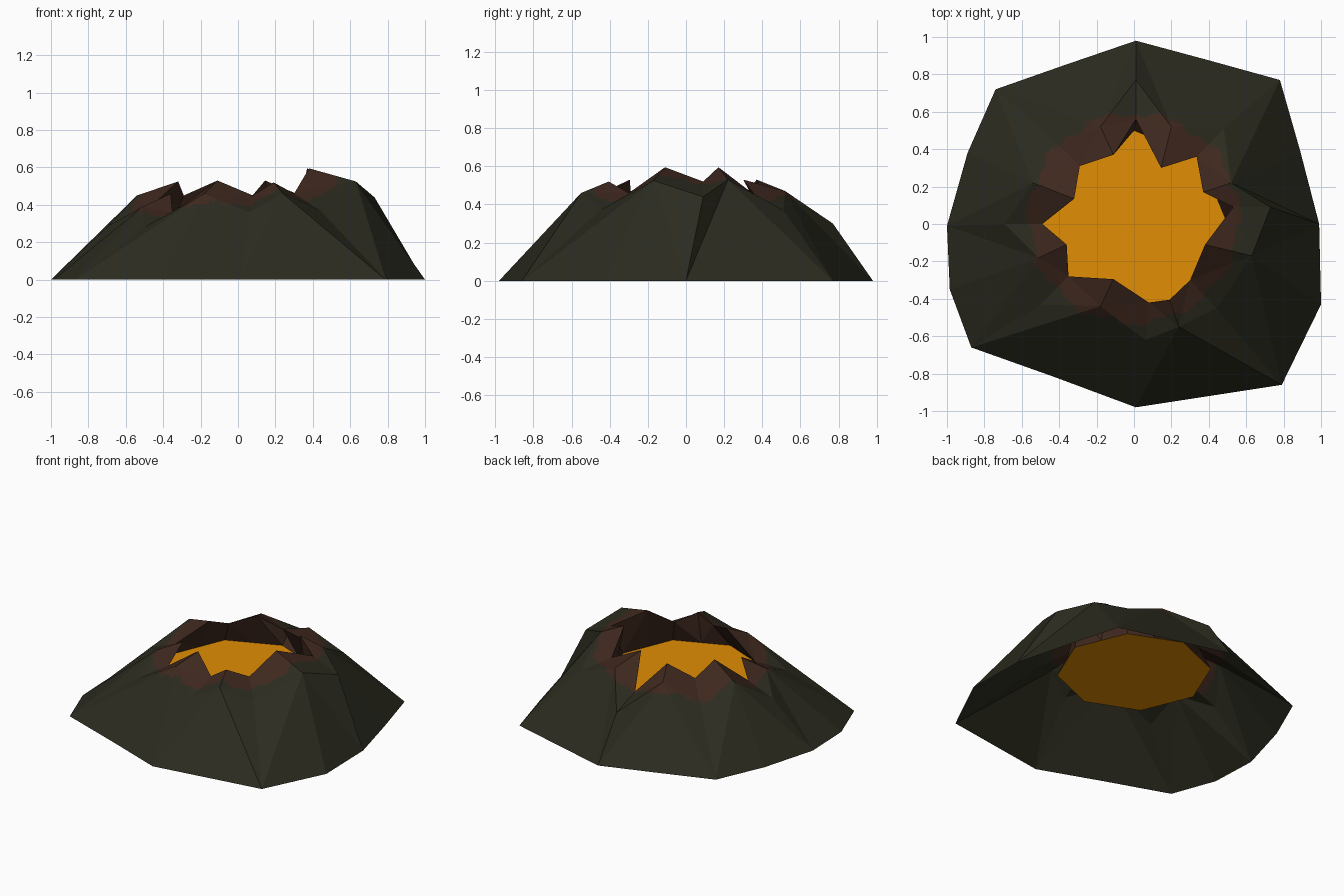
import bpy, bmesh, math

if "Cube" in bpy.data.objects:
    bpy.data.objects.remove(bpy.data.objects["Cube"])


def material(name, rgb):
    m = bpy.data.materials.new(name)
    m.diffuse_color = (*rgb, 1)
    m.use_nodes = True
    m.node_tree.nodes["Principled BSDF"].inputs["Base Color"].default_value = m.diffuse_color
    return m


rock = material("dark_olive_rock", (0.024, 0.024, 0.014))
scorched = material("scorched_brown_rock", (0.048, 0.021, 0.013))
molten = material("orange_lava", (0.75, 0.268, 0.001))


def add_object(name, bm, mats):
    me = bpy.data.meshes.new(name)
    bm.to_mesh(me)
    bm.free()
    for m in mats:
        me.materials.append(m)
    ob = bpy.data.objects.new(name, me)
    bpy.context.collection.objects.link(ob)
    return ob


# Jagged crater rim: alternating notches and peaks, anticlockwise from the back
RIM = [(.01, .56, .37), (-.11, .37, .53), (-.29, .31, .45), (-.32, .135, .525),
       (-.49, 0, .37), (-.36, -.11, .46), (-.35, -.28, .36), (-.11, -.295, .53),
       (.08, -.42, .45), (.19, -.405, .52), (.30, -.30, .46), (.38, -.11, .595),
       (.53, .09, .52), (.37, .17, .595), (.335, .36, .45), (.145, .30, .53)]
# Shoulder of each gully and ridge
SHOULDER = [(.01, .77, .30), (-.18, .52, .47), (-.40, .42, .36), (-.54, .22, .45),
            (-.69, 0, .29), (-.51, -.18, .39), (-.50, -.43, .28), (-.18, -.44, .46),
            (.06, -.62, .36), (.24, -.55, .46), (.44, -.45, .37), (.63, -.17, .525),
            (.73, .09, .44), (.52, .22, .53), (.48, .51, .37), (.20, .52, .47)]
# Foot corners; every second spoke meets the middle of a side or a corner
FOOT = [(.01, .98), (-.37, .85), (-.74, .72), (-.89, .38), (-1, -.01), (-.985, -.35),
        (-.87, -.66), (-.42, -.82), (.01, -.98), (.40, -.92), (.79, -.86), (1, -.43),
        (.99, 0), (.89, .385), (.78, .77), (.40, .875)]
LAVA_R, LAVA_Z = 0.5, 0.297
N = len(RIM)

# Lava outline: octagon
octagon = [(LAVA_R * math.cos(math.pi / 2 + k * math.pi / 4),
            LAVA_R * math.sin(math.pi / 2 + k * math.pi / 4), LAVA_Z) for k in range(8)]

# Cone shell: open at the top and underneath
bm = bmesh.new()
rim = [bm.verts.new(p) for p in RIM]
shoulder = [bm.verts.new(p) for p in SHOULDER]
foot = [bm.verts.new((x, y, 0)) for x, y in FOOT]
upper_band = []
for i in range(N):
    j = (i + 1) % N
    upper_band.append(bm.faces.new((rim[i], shoulder[i], shoulder[j], rim[j])))
    # Slope facets run from each ridge shoulder to the foot of the gullies beside it
    if i % 2 == 0:
        bm.faces.new((shoulder[i], foot[i], shoulder[j]))
        bm.faces.new((shoulder[j], foot[i], foot[j]))
    else:
        bm.faces.new((shoulder[i], foot[i], foot[j]))
        bm.faces.new((shoulder[i], foot[j], shoulder[j]))
bmesh.ops.triangulate(bm, faces=upper_band)
# Fine cuts keep the facets flat but let the scorched ring follow a wavy radius
bmesh.ops.subdivide_edges(bm, edges=bm.edges[:], cuts=15, use_grid_fill=True)
for f in bm.faces:
    c = f.calc_center_median()
    a = math.atan2(c.y, c.x)
    limit = 0.56 + 0.03 * math.sin(a) + 0.015 * math.sin(11 * a) + 0.008 * math.sin(29 * a)
    f.material_index = 1 if math.hypot(c.x, c.y) < limit else 0
add_object("volcano_cone", bm, [rock, scorched])

# Crater wall: from the rim down to the edge of the lava
bm = bmesh.new()
top = [bm.verts.new(p) for p in RIM]
bottom = []
for k in range(8):
    p, q = octagon[k], octagon[(k + 1) % 8]
    bottom.append(bm.verts.new(p))
    bottom.append(bm.verts.new([(s + t) / 2 for s, t in zip(p, q)]))
for i in range(N):
    j = (i + 1) % N
    bm.faces.new((top[i], top[j], bottom[j], bottom[i]))
bmesh.ops.triangulate(bm, faces=bm.faces[:])
add_object("crater_wall", bm, [scorched])

# Lava pool: flat octagon hidden under the rim
bm = bmesh.new()
bm.faces.new([bm.verts.new(p) for p in octagon])
add_object("lava_pool", bm, [molten])
